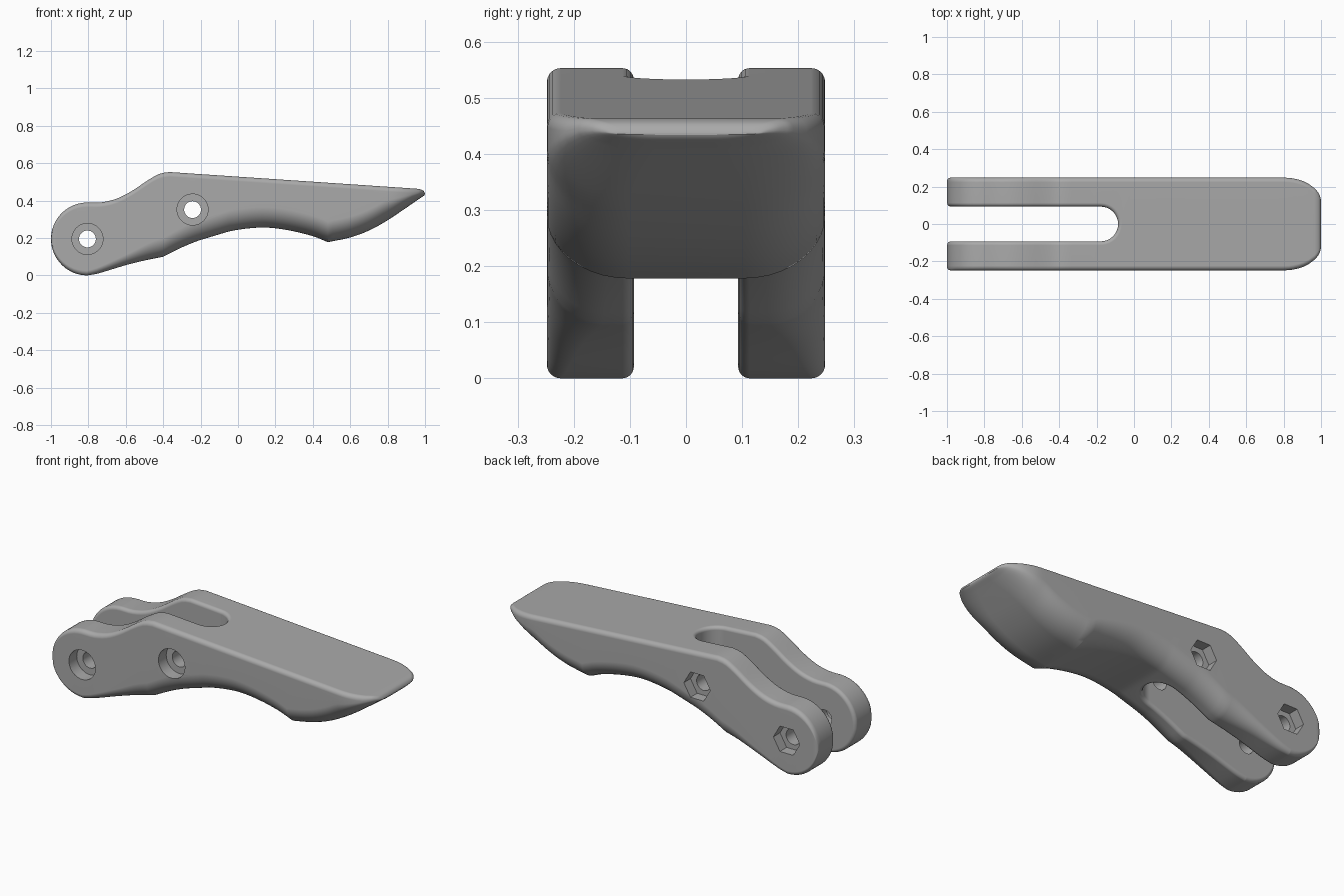
import bpy, bmesh
from math import sin, cos, pi, sqrt, radians

if "Cube" in bpy.data.objects:
    bpy.data.objects.remove(bpy.data.objects["Cube"])

grey = bpy.data.materials.new("plain_grey")
grey.use_nodes = True
grey.diffuse_color = (0.4, 0.4, 0.4, 1)
grey.node_tree.nodes["Principled BSDF"].inputs["Base Color"].default_value = (0.4, 0.4, 0.4, 1)

HALF = 0.248                      # half width of the body
PIVOT = (-0.805, 0.195)           # rounded end, centre in x and z
R = 0.195


def make(name, bm):
    bmesh.ops.recalc_face_normals(bm, faces=bm.faces)
    me = bpy.data.meshes.new(name)
    bm.to_mesh(me)
    bm.free()
    me.materials.append(grey)
    ob = bpy.data.objects.new(name, me)
    bpy.context.collection.objects.link(ob)
    return ob


def spline(pts, x):
    """Smooth curve through points, clamped at both ends."""
    x = min(max(x, pts[0][0]), pts[-1][0])
    n = len(pts)

    def slope(i):
        a, b = pts[max(i - 1, 0)], pts[min(i + 1, n - 1)]
        return (b[1] - a[1]) / (b[0] - a[0])
    i = next(k for k in range(n - 1) if x <= pts[k + 1][0])
    (x0, z0), (x1, z1) = pts[i], pts[i + 1]
    h = x1 - x0
    t = (x - x0) / h
    return ((2*t**3 - 3*t*t + 1) * z0 + (t**3 - 2*t*t + t) * h * slope(i)
            + (3*t*t - 2*t**3) * z1 + (t**3 - t*t) * h * slope(i + 1))


# Side profile curves
NECK = [(-0.805, .39), (-.73, .391), (-.65, .41), (-.57, .45), (-.48, .51), (-.42, .543), (-.37, .553)]
NOSE_TOP = [(.965, .463), (.985, .457), (.996, .447), (1, .437)]
LEG = [(-0.805, 0), (-.75, .01), (-.6, .055), (-.5, .08), (-.4, .1)]
ARCH = [(-.4, .1), (-.3, .15), (-.2, .19), (-.05, .235), (.12, .256), (.25, .245), (.4, .21), (.48, .178)]
BEAK = [(.48, .178), (.6, .203), (.7, .24), (.8, .295), (.9, .362), (.965, .407), (.985, .42), (.996, .428), (1, .434)]
ROUND_Y = [(-.8, .025), (-.6, .06), (-.4, .1), (0, .11), (.48, .145)]
ROUND_Z = [(-.8, .025), (-.6, .055), (-.4, .1), (.48, .112)]


def arc(x):
    return sqrt(max(R * R - (x - PIVOT[0]) ** 2, 0))


def top(x):
    if x < PIVOT[0]:
        return PIVOT[1] + arc(x)
    if x < -.37:
        return spline(NECK, x)
    if x < .965:
        return .553 - .09 * (x + .37) / 1.335
    return spline(NOSE_TOP, x)


def bottom(x):
    if x < PIVOT[0]:
        return PIVOT[1] - arc(x)
    return spline(LEG if x < -.4 else ARCH if x < .48 else BEAK, x)


def half_width(x):
    if x < -.98:
        return HALF - .02 * (1 - sqrt(1 - ((-.98 - x) / .02) ** 2))
    if x > .8:
        return HALF - .13 * (1 - sqrt(max(1 - ((x - .8) / .2) ** 2, 0)))
    return HALF


def section(x):
    """Closed cross-section with small upper and large lower roundings."""
    zt, zb, w = top(x), bottom(x), half_width(x)
    h = zt - zb
    rt = min(.025, .3 * h)
    ry, rz = min(spline(ROUND_Y, x), .7 * w), min(spline(ROUND_Z, x), .6 * h)
    side = []
    for k in range(6):
        a = pi / 2 * k / 5
        side.append((w - .025 + .025 * sin(a), zt - rt + rt * cos(a)))
    for k in range(11):
        a = pi / 2 * k / 10
        side.append((w - ry + ry * cos(a), zb + rz - rz * sin(a)))
    return [(x, y, z) for y, z in side] + [(x, -y, z) for y, z in reversed(side)]


def span(a, b, n):
    return [a + (b - a) * k / n for k in range(n)]


# Body: lofted along its length; one long bay where the slot ends
stations = [PIVOT[0] - R * cos(radians(t)) for t in range(5, 90, 7)]
stations += span(-.805, -.4, 16) + span(-.4, -.2, 6) + [-.2] + span(-.05, .48, 18)
stations += span(.48, .96, 18) + [.965, .975, .985, .991, .996, .9985, 1]
bm = bmesh.new()
rings = [[bm.verts.new(p) for p in section(x)] for x in stations]
for a, b in zip(rings, rings[1:]):
    for i in range(len(a)):
        j = (i + 1) % len(a)
        bm.faces.new((a[i], a[j], b[j], b[i]))
bm.faces.new(rings[0])
bm.faces.new(rings[-1])
body = make("forked_lever", bm)


def prism(name, outline, vec):
    bm = bmesh.new()
    face = bm.faces.new([bm.verts.new(p) for p in outline])
    out = bmesh.ops.extrude_face_region(bm, geom=[face])
    bmesh.ops.translate(bm, vec=vec, verts=[v for v in out["geom"] if isinstance(v, bmesh.types.BMVert)])
    ob = make(name, bm)
    ob.hide_render = True
    return ob


cutters = []


def cut(cutter):
    cutters.append(cutter)
    mod = body.modifiers.new(cutter.name, 'BOOLEAN')
    mod.operation = 'DIFFERENCE'
    mod.solver = 'EXACT'
    mod.object = cutter


# Slot between the two fork legs, with rounded rims
slot_r = .093
outline = [(-1.3, slot_r, -.3), (-1.3, -slot_r, -.3)]
outline += [(-.178 + slot_r * cos(a), slot_r * sin(a), -.3)
            for a in (-pi / 2 + pi * k / 16 for k in range(17))]
cut(prism("slot_cutter", outline, (0, 0, 1.5)))
bevel = body.modifiers.new("slot_rims", 'BEVEL')
bevel.limit_method = 'ANGLE'
bevel.angle_limit = radians(65)
bevel.width = .02
bevel.segments = 4
bevel.use_clamp_overlap = False


def bore(name, centre, r, sides, y0, y1):
    ring = [(centre[0] + r * cos(2 * pi * k / sides), y0, centre[1] + r * sin(2 * pi * k / sides))
            for k in range(sides)]
    cut(prism(name, ring, (0, y1 - y0, 0)))


# Bolt holes: round recess in front, hexagonal nut pocket behind
for n, c in (("pivot", PIVOT), ("middle", (-.243, .352))):
    bore(n + "_hole", c, .045, 32, -.4, .4)
    bore(n + "_recess", c, .083, 40, -.4, -HALF + .07)
    bore(n + "_nut_pocket", c, .083, 6, HALF - .06, .4)

# Bake the cuts, then smooth
bpy.ops.object.select_all(action='DESELECT')
body.select_set(True)
bpy.context.view_layer.objects.active = body
bpy.ops.object.convert(target='MESH')
for c in cutters:
    bpy.data.objects.remove(c)
bpy.ops.object.shade_smooth_by_angle(angle=radians(28))
normals = body.modifiers.new("clean_shading", 'WEIGHTED_NORMAL')
normals.keep_sharp = True
